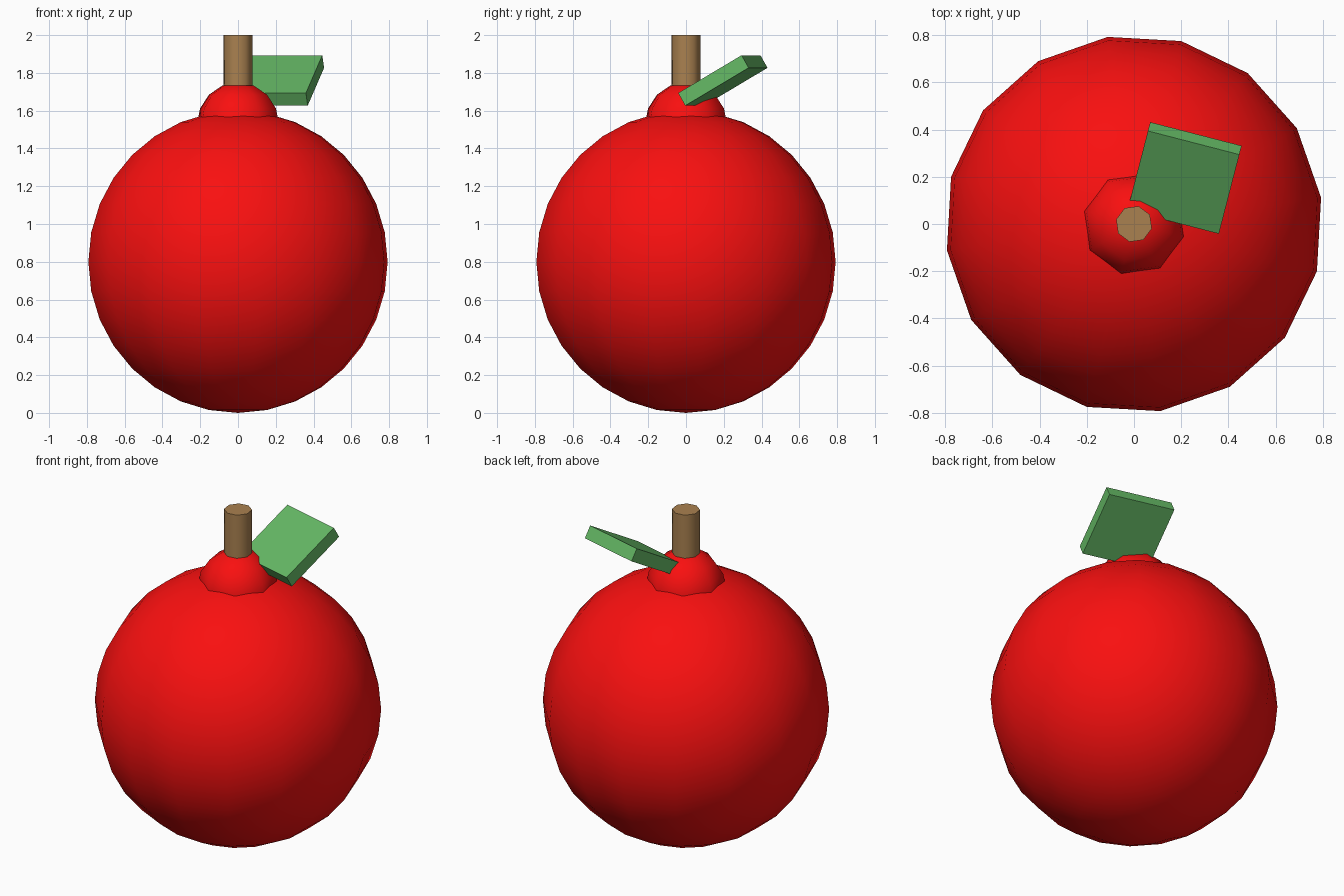
import bpy
from math import radians

if "Cube" in bpy.data.objects:
    bpy.data.objects.remove(bpy.data.objects["Cube"])

TURN = radians(-14.5)  # whole ornament is turned slightly about z


def finish(name, color, smooth=True):
    ob = bpy.context.object
    ob.name = name
    mat = bpy.data.materials.new(name + "_color")
    mat.diffuse_color = (*color, 1)
    mat.use_nodes = True
    mat.node_tree.nodes["Principled BSDF"].inputs["Base Color"].default_value = mat.diffuse_color
    ob.data.materials.append(mat)
    if smooth:
        bpy.ops.object.shade_smooth_by_angle(angle=radians(50))
    return ob


def ball(name, segments, rings, radius, z, color):
    bpy.ops.mesh.primitive_uv_sphere_add(
        segments=segments, ring_count=rings, radius=radius,
        location=(0, 0, z), rotation=(0, 0, TURN))
    return finish(name, color)


RED = (0.95, 0.005, 0.005)

# Large round body and the small collar on top
ball("body", 16, 16, 0.8, 0.8, RED)
ball("collar", 8, 8, 0.225, 1.525, RED)

# Eight-sided stem
bpy.ops.mesh.primitive_cylinder_add(
    vertices=8, radius=0.078, depth=0.4,
    location=(0, 0, 1.8), rotation=(0, 0, TURN))
finish("stem", (0.4, 0.22, 0.08))

# Tilted slab leaf
bpy.ops.mesh.primitive_cube_add(
    size=1, location=(0.214, 0.195, 1.76), rotation=(radians(30), 0, TURN))
leaf = finish("leaf", (0.13, 0.48, 0.13), smooth=False)
leaf.scale = (0.4, 0.4, 0.077)
